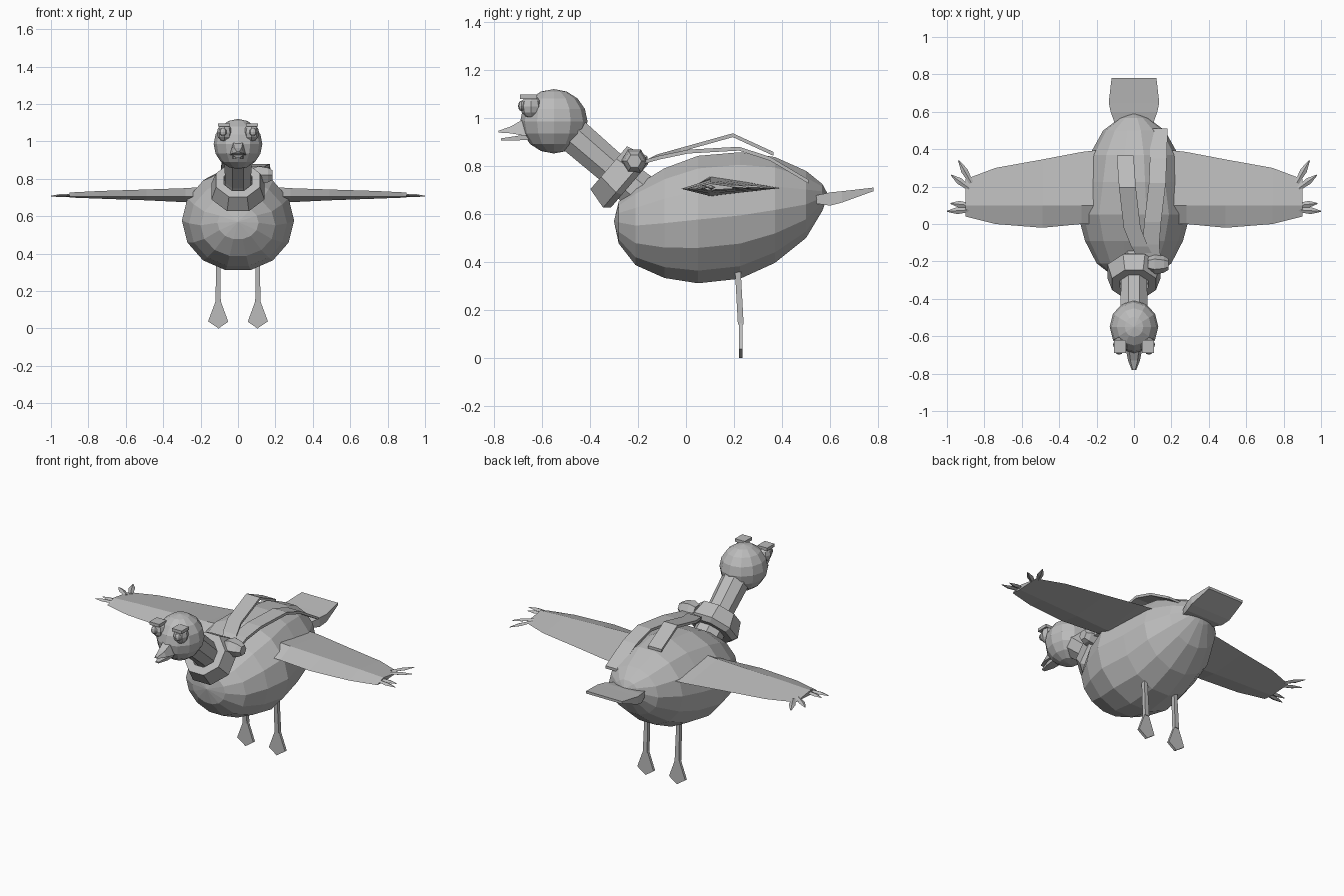
import bpy
import bmesh
from math import sin, cos, pi
from mathutils import Vector

if "Cube" in bpy.data.objects:
    bpy.data.objects.remove(bpy.data.objects["Cube"], do_unlink=True)

grey = bpy.data.materials.new("plain grey")
grey.use_nodes = True
grey.diffuse_color = (0.5, 0.5, 0.5, 1)
grey.node_tree.nodes["Principled BSDF"].inputs["Base Color"].default_value = (0.5, 0.5, 0.5, 1)


def finish(name, bm):
    bmesh.ops.recalc_face_normals(bm, faces=bm.faces)
    mesh = bpy.data.meshes.new(name)
    bm.to_mesh(mesh)
    bm.free()
    mesh.materials.append(grey)
    obj = bpy.data.objects.new(name, mesh)
    bpy.context.collection.objects.link(obj)
    return obj


def loft(name, rings, closed=False):
    """Skin a list of point rings; cap the ends unless closed."""
    bm = bmesh.new()
    rows = [[bm.verts.new(p) for p in ring] for ring in rings]
    n = len(rows[0])
    pairs = list(zip(rows, rows[1:]))
    if closed:
        pairs.append((rows[-1], rows[0]))
    else:
        bm.faces.new(rows[0])
        bm.faces.new(rows[-1])
    for a, b in pairs:
        for i in range(n):
            j = (i + 1) % n
            bm.faces.new((a[i], a[j], b[j], b[i]))
    bmesh.ops.remove_doubles(bm, verts=bm.verts, dist=0.0002)
    return finish(name, bm)


def ring(center, axis, rx, rv, n):
    """Ellipse of n points around an axis lying in the YZ plane."""
    u = Vector((1, 0, 0))
    v = Vector(axis).normalized().cross(u)
    turn = pi / 2 + pi / n
    return [Vector(center) + u * rx * cos(turn + 2 * pi * i / n)
            + v * rv * sin(turn + 2 * pi * i / n) for i in range(n)]


def ball(name, center, radii, segs, rings):
    bm = bmesh.new()
    bmesh.ops.create_uvsphere(bm, u_segments=segs, v_segments=rings, radius=1)
    bmesh.ops.scale(bm, vec=radii, verts=bm.verts)
    bmesh.ops.translate(bm, vec=center, verts=bm.verts)
    return finish(name, bm)


def box(name, center, size):
    cx, cy, cz = center
    w, d, h = (s / 2 for s in size)
    return loft(name, [[(cx - w, y, cz - h), (cx + w, y, cz - h),
                        (cx + w, y, cz + h), (cx - w, y, cz + h)]
                       for y in (cy - d, cy + d)])


def strip(name, path, width, thick):
    w, t = width / 2, thick / 2
    return loft(name, [[(x - w, y, z - t), (x + w, y, z - t),
                        (x + w, y, z + t), (x - w, y, z + t)] for x, y, z in path])


# Egg-shaped body: y, centre height, half width, half height
body = [(-0.30, 0.57, 0, 0), (-0.28, 0.565, 0.11, 0.09), (-0.21, 0.552, 0.20, 0.169),
        (-0.09, 0.562, 0.262, 0.234), (0.05, 0.577, 0.30, 0.272),
        (0.225, 0.594, 0.265, 0.27), (0.37, 0.617, 0.237, 0.226),
        (0.5, 0.64, 0.165, 0.143), (0.567, 0.669, 0.075, 0.058), (0.592, 0.68, 0, 0)]
bm = bmesh.new()
rows = [[bm.verts.new(p) for p in ring((0, y, z), (0, 1, 0), rx, rz, 14)]
        for y, z, rx, rz in body]
for a, b in zip(rows, rows[1:]):
    for i in range(14):
        j = (i + 1) % 14
        bm.faces.new((a[i], a[j], b[j], b[i]))
bmesh.ops.remove_doubles(bm, verts=bm.verts, dist=0.0002)
finish("body", bm)

# Head and neck
ball("head", (0, -0.55, 0.986), (0.13, 0.14, 0.134), 12, 8)
slope = (0, 0.76, -0.65)
loft("neck", [ring((0, y, z), slope, r, r, 8)
              for y, z, r in [(-0.50, 0.955, 0.08), (-0.32, 0.80, 0.075), (-0.18, 0.68, 0.09)]])

# Beak
loft("upper_beak", [[(-w, y, z - h), (w, y, z - h), (w * 0.6, y, z + h), (-w * 0.6, y, z + h)]
                    for y, z, w, h in [(-0.62, 0.975, 0.045, 0.05), (-0.68, 0.96, 0.042, 0.033),
                                       (-0.73, 0.95, 0.032, 0.014), (-0.78, 0.943, 0.012, 0.004)]])
loft("lower_beak", [[(-w, y, z - h), (w, y, z - h), (w, y, z + h), (-w, y, z + h)]
                    for y, z, w, h in [(-0.62, 0.925, 0.03, 0.014), (-0.71, 0.915, 0.026, 0.009),
                                       (-0.77, 0.911, 0.01, 0.004)]])

# Scarf collar, a sloped eight-sided band
direction = Vector(slope).normalized()
band = [(-0.055, 0.08), (-0.055, 0.127), (0.035, 0.153), (0.06, 0.128), (0.06, 0.08)]
loft("scarf_collar", [ring(Vector((0, -0.28, 0.757)) + direction * d, slope, r, r, 8)
                      for d, r in band], closed=True)

# Scarf knot and trailing ends
loft("scarf_knot", [ring((x, -0.215, 0.82), (0, 1, 0), 0, 0, 6) if r == 0 else
                    [(x, -0.215 + r * cos(pi * i / 3), 0.82 + r * sin(pi * i / 3)) for i in range(6)]
                    for x, r in [(0.075, 0.04), (0.11, 0.055), (0.16, 0.045), (0.185, 0.03)]])
strip("scarf_end_long", [(0.10, -0.2, 0.81), (0.09, -0.11, 0.835), (0.10, 0.01, 0.86),
                         (0.125, 0.22, 0.872), (0.13, 0.35, 0.83), (0.135, 0.51, 0.735)],
      0.09, 0.016)
strip("scarf_end_raised", [(0.075, -0.2, 0.80), (0.03, -0.12, 0.84), (-0.01, -0.02, 0.868),
                           (-0.035, 0.195, 0.928), (-0.047, 0.365, 0.85)], 0.09, 0.016)

# Tail wedge
loft("tail", [[(-w, y, low), (w, y, low), (w, y, high), (-w, y, high)]
              for y, w, low, high in [(0.53, 0.10, 0.645, 0.675), (0.60, 0.125, 0.635, 0.69),
                                      (0.65, 0.135, 0.648, 0.695), (0.78, 0.12, 0.695, 0.71)]])

# Wing sections: x, leading y, trailing y, ridge height, underside height
wing = [(0.15, 0.0, 0.40, 0.76, 0.665), (0.28, 0.0, 0.385, 0.75, 0.675),
        (0.49, -0.02, 0.345, 0.743, 0.685), (0.74, 0.0, 0.30, 0.735, 0.694),
        (0.90, 0.04, 0.24, 0.727, 0.70)]
# Wing-tip feathers: root x, root y, tip x, tip y
feathers = [(0.87, 0.22, 0.938, 0.34), (0.88, 0.19, 0.978, 0.262),
            (0.88, 0.10, 0.98, 0.11), (0.88, 0.075, 1.0, 0.068)]

for s, side in ((1, "left"), (-1, "right")):
    loft(side + "_wing", [[(s * x, lead, 0.705), (s * x, 0.1, top),
                           (s * x, trail, 0.708), (s * x, 0.1, low)]
                          for x, lead, trail, top, low in wing])
    for k, (x0, y0, x1, y1) in enumerate(feathers):
        a, b = Vector((s * x0, y0, 0.714)), Vector((s * x1, y1, 0.708))
        across = (b - a).cross(Vector((0, 0, 1))).normalized()
        up = Vector((0, 0, 1))
        loft(f"{side}_wing_feather_{k + 1}",
             [[c + across * w, c + up * w * 0.5, c - across * w, c - up * w * 0.5]
              for c, w in [(a, 0.012), (a.lerp(b, 0.55), 0.018), (b, 0.003)]])

    # Eyes with pupils and brows
    ball(side + "_eye", (s * 0.072, -0.645, 1.047), (0.041, 0.045, 0.047), 8, 6)
    ball(side + "_pupil", (s * 0.08, -0.684, 1.05), (0.02, 0.015, 0.022), 8, 6)
    box(side + "_brow", (s * 0.075, -0.655, 1.088), (0.065, 0.07, 0.018))

    # Legs and webbed feet
    loft(side + "_leg", [[(s * (0.106 + dx * w), y + dy * 0.012, z)
                          for dx, dy in ((-1, -1), (1, -1), (1, 1), (-1, 1))]
                         for y, z, w in [(0.215, 0.38, 0.011), (0.228, 0.14, 0.014)]])
    outline = [(0.092, 0.145), (0.12, 0.145), (0.16, 0.038), (0.104, 0.0), (0.052, 0.036)]
    loft(side + "_foot", [[(s * x, y, z) for x, z in outline] for y in (0.22, 0.236)])
